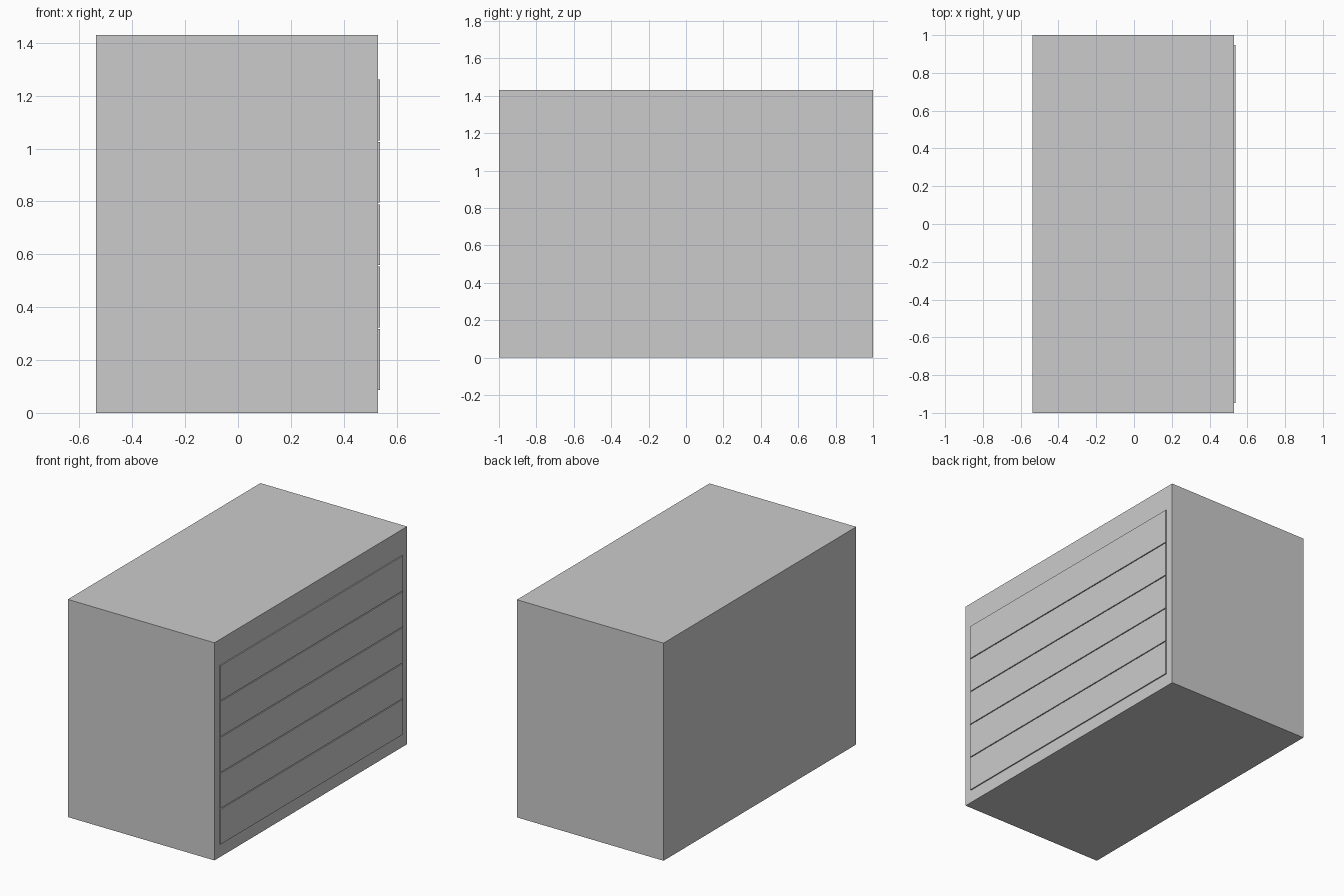
import bpy

if "Cube" in bpy.data.objects:
    bpy.data.objects.remove(bpy.data.objects["Cube"])

def box(name, lo, hi):
    """Axis-aligned box between two corners."""
    centre = [(a + b) / 2 for a, b in zip(lo, hi)]
    bpy.ops.mesh.primitive_cube_add(size=1, location=centre)
    ob = bpy.context.object
    ob.name = name
    ob.scale = [b - a for a, b in zip(lo, hi)]
    bpy.ops.object.transform_apply(location=False, rotation=False, scale=True)
    return ob

X_BACK, X_FACE, X_OUT = -0.537, 0.529, 0.537
PANELS, Z0, Z1, GAP = 5, 0.087, 1.261, 0.006

# Solid cabinet body
box("cabinet_body", (X_BACK, -1, 0), (X_FACE, 1, 1.43))

# Thin stacked drawer fronts on the +x face, separated by narrow gaps
height = (Z1 - Z0 - GAP * (PANELS - 1)) / PANELS
for i in range(PANELS):
    z = Z0 + i * (height + GAP)
    box(f"drawer_front_{i + 1}", (X_FACE - 0.004, -0.947, z), (X_OUT, 0.947, z + height))
